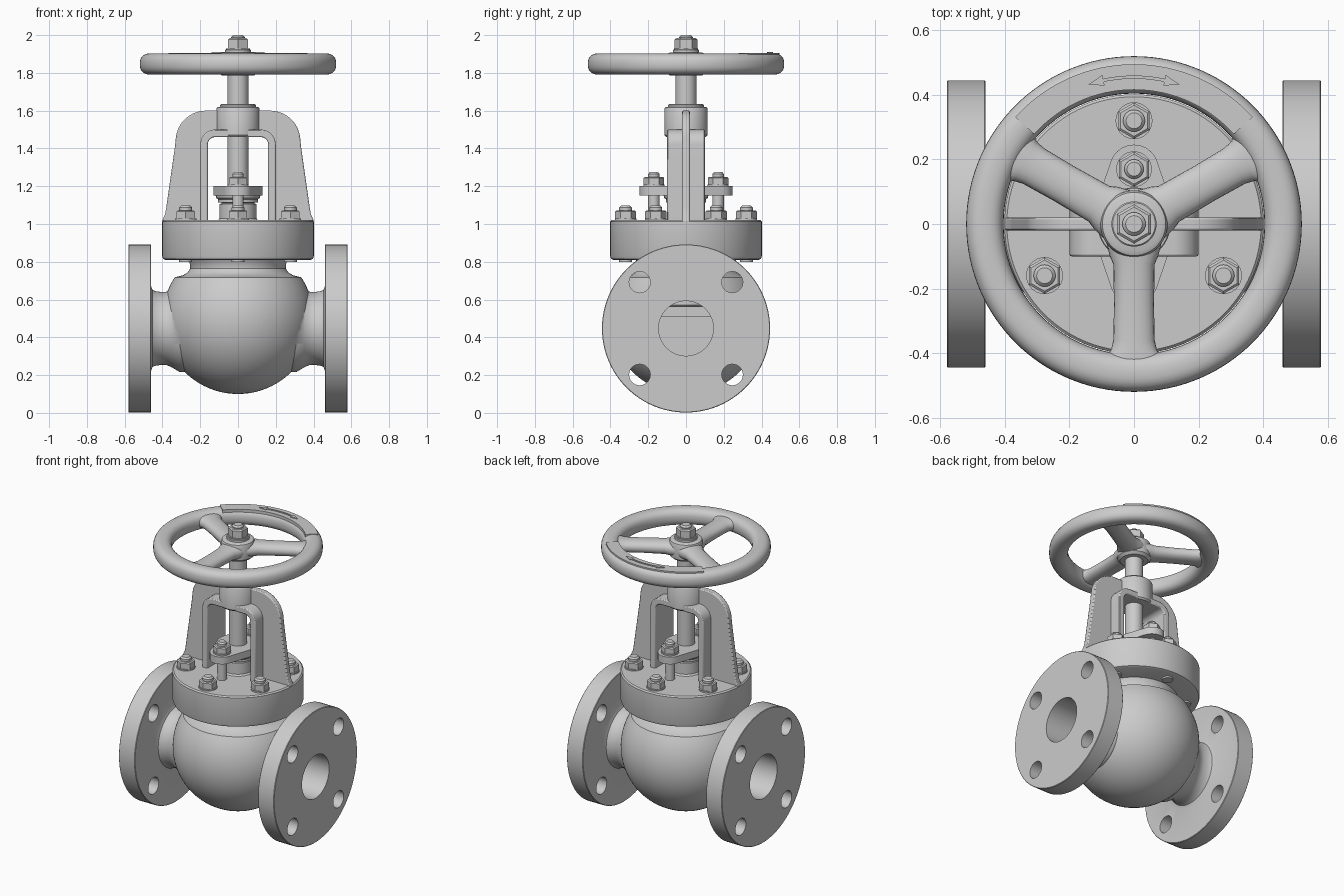
import bpy, bmesh
from math import sin, cos, pi, radians, copysign, sqrt

if "Cube" in bpy.data.objects:
    bpy.data.objects.remove(bpy.data.objects["Cube"])

AX = 0.447  # height of the pipe axis


def build(name, rings, closed=False):
    """Skin a list of equal-length point rings; cap the ends unless closed."""
    bm = bmesh.new()
    vs = [[bm.verts.new(p) for p in ring] for ring in rings]
    n, m = len(vs[0]), len(vs)
    for i in range(m if closed else m - 1):
        a, b = vs[i], vs[(i + 1) % m]
        for j in range(n):
            k = (j + 1) % n
            bm.faces.new((a[j], a[k], b[k], b[j]))
    if not closed:
        bm.faces.new(vs[0])
        bm.faces.new(vs[-1])
    bmesh.ops.recalc_face_normals(bm, faces=bm.faces)
    me = bpy.data.meshes.new(name)
    bm.to_mesh(me)
    bm.free()
    ob = bpy.data.objects.new(name, me)
    bpy.context.collection.objects.link(ob)
    return ob


def lathe(name, profile, x=0, y=0, segs=64):
    """Revolve (radius, z) pairs about a vertical axis."""
    ang = [pi / 2 + 2 * pi * j / segs for j in range(segs)]
    return build(name, [[(x + r * cos(a), y + r * sin(a), z) for a in ang] for r, z in profile])


def lathe_x(name, profile, y=0, z=AX, segs=64):
    """Revolve (radius, x) pairs about a horizontal axis along x."""
    ang = [2 * pi * j / segs for j in range(segs)]
    return build(name, [[(x, y + r * cos(a), z + r * sin(a)) for a in ang] for r, x in profile])


def prism_z(name, pts, lo, hi):
    return build(name, [[(x, y, z) for x, y in pts] for z in (lo, hi)])


def prism_y(name, pts, half):
    return build(name, [[(x, y, z) for x, z in pts] for y in (-half, half)])


def arc(cx, cy, r, a0, a1, n=10):
    return [(cx + r * cos(radians(a0 + (a1 - a0) * i / n)),
             cy + r * sin(radians(a0 + (a1 - a0) * i / n))) for i in range(n + 1)]


def mirrored(pts):
    """Complete a left-to-right outline from its left half."""
    return pts + [(-x, z) for x, z in reversed(pts)]


def boolean(ob, other, op):
    mod = ob.modifiers.new(op, 'BOOLEAN')
    mod.object, mod.operation, mod.solver = other, op, 'EXACT'
    bpy.context.view_layer.objects.active = ob
    bpy.ops.object.modifier_apply(modifier=mod.name)
    bpy.data.objects.remove(other, do_unlink=True)


def ball(name, r, zc, a0=-86, a1=86):
    return lathe(name, [(x, z) for x, z in arc(0, zc, r, a0, a1, 28)])


def nut_and_stud(name, x, y, z0, stud_lo, stud_hi, r=0.056, h=0.052, sr=0.034):
    lathe(name + "_washer", [(r * 1.02, z0), (r * 1.02, z0 + 0.008)], x, y, 32)
    lathe(name + "_nut", [(r, z0 + .006), (r, z0 + h * .88), (r * .86, z0 + h)], x, y, 6)
    lathe(name + "_stud", [(sr, stud_lo), (sr, stud_hi - 0.01), (sr * .72, stud_hi)], x, y, 24)


# Valve body: bulb with neck, pipe stubs and end flanges, hollowed out
body = lathe("valve_body", arc(0, 0.5, 0.4, -88, 33, 30) +
             [(0.29, 0.729), (0.265, 0.745), (0.253, 0.765), (0.255, 0.79), (0.27, 0.815)], segs=96)
half = [(0.445, 0.577), (0.445, 0.463), (0.442, 0.46), (0.225, 0.46), (0.205, 0.453),
        (0.198, 0.44), (0.192, 0.40), (0.195, 0.375), (0.205, 0.352), (0.23, 0.31)]
profile = [(0.442, 0.58)] + half
pipe = lathe_x("pipe_ends", profile + [(r, -x) for r, x in reversed(profile)], segs=96)
boolean(body, pipe, 'UNION')
boolean(body, ball("cavity_cutter", 0.31, 0.5), 'DIFFERENCE')
boolean(body, lathe_x("bore_cutter", [(0.145, -0.7), (0.145, 0.7)]), 'DIFFERENCE')
for s in (-1, 1):
    for sy in (-1, 1):
        for sz in (-1, 1):
            hole = lathe_x("hole_cutter", [(0.056, s * 0.44), (0.056, s * 0.65)],
                           sy * 0.245, AX + sz * 0.245, 32)
            boolean(body, hole, 'DIFFERENCE')

# Internal partition, seat and plug
part = prism_y("seat_partition", [(-0.2, 0.86), (-0.2, 0.48), (0.16, 0.48), (0.16, 0.1),
                                  (0.2, 0.1), (0.2, 0.51), (-0.16, 0.51), (-0.16, 0.86)], 0.4)
boolean(part, ball("partition_clip", 0.335, 0.5), 'INTERSECT')
lathe("valve_plug", [(0.14, 0.56), (0.15, 0.57), (0.15, 0.62), (0.07, 0.65), (0.06, 0.7)])

# Bonnet flange with its ring of six studs
lathe("bonnet_flange", [(0.385, 0.81), (0.397, 0.816), (0.402, 0.83),
                        (0.402, 1.012), (0.394, 1.02)], segs=96)
for i in range(6):
    a = radians(30 + 60 * i)
    nut_and_stud("bonnet_%d" % i, 0.32 * cos(a), 0.32 * sin(a), 1.02, 0.80, 1.097)

# Stuffing box and gland
lathe("stuffing_box", [(0.11, 1.015), (0.098, 1.03), (0.098, 1.105), (0.088, 1.11)])
lathe("gland_sleeve", [(0.085, 1.10), (0.085, 1.112), (0.105, 1.115), (0.105, 1.13),
                       (0.115, 1.138), (0.12, 1.158)])
t = 19
outline = (arc(0, 0.17, 0.076, t, 180 - t) + arc(0, 0, 0.13, 180 - t, 180 + t) +
           arc(0, -0.17, 0.076, 180 + t, 360 - t) + arc(0, 0, 0.13, -t, t))
prism_z("gland_flange", outline, 1.152, 1.2)
for name, y in (("gland_front", -0.17), ("gland_back", 0.17)):
    nut_and_stud(name, 0, y, 1.2, 1.01, 1.275, 0.054, 0.05, 0.03)

# Yoke: wide inner arch, thin outer rib, top boss
outer = [(-0.2, 1.01)] + arc(-0.12, 1.42, 0.08, 180, 90)
inner = [(-0.16, 1.01)] + arc(-0.12, 1.42, 0.04, 180, 90)
arch = prism_y("yoke_arch", mirrored(outer) + list(reversed(mirrored(inner))), 0.1)
rib_out = [(-0.402, 1.01), (-0.398, 1.025), (-0.385, 1.055), (-0.378, 1.1), (-0.335, 1.40)] + \
          arc(-0.17, 1.44, 0.16, 172, 90, 14)
rib_in = [(-0.18, 1.01), (-0.18, 1.42), (-0.12, 1.48)]
rib = prism_y("yoke_rib", mirrored(rib_out) + list(reversed(mirrored(rib_in))), 0.02)
for ob in (arch, rib):
    bev = ob.modifiers.new("soft_edges", 'BEVEL')
    bev.width, bev.segments, bev.limit_method = 0.006, 2, 'ANGLE'
lathe("yoke_boss", [(0.105, 1.46), (0.113, 1.47), (0.113, 1.612), (0.11, 1.618),
                    (0.095, 1.62), (0.095, 1.63), (0.09, 1.634)])

# Stem
lathe("stem", [(0.055, 0.62), (0.055, 1.80)], segs=48)

# Handwheel rim
def section(w, h, e, n):
    out = []
    for i in range(n):
        c, s = cos(2 * pi * i / n), sin(2 * pi * i / n)
        out.append((w * copysign(abs(c) ** e, c), h * copysign(abs(s) ** e, s)))
    return out


ZW = 1.847
sec = section(0.058, 0.056, 0.82, 28)
build("handwheel_rim", [[((0.462 + u) * cos(a), (0.462 + u) * sin(a), ZW + v) for u, v in sec]
                        for a in (2 * pi * k / 120 for k in range(120))], closed=True)
lathe("handwheel_hub", [(0.085, 1.785), (0.102, 1.80), (0.104, 1.815), (0.104, 1.885),
                        (0.098, 1.902), (0.085, 1.908)])

# Three spokes, flared into hub and rim
stations = [(0.06, 0.085, 0.050), (0.10, 0.075, 0.047), (0.125, 0.064, 0.044), (0.25, 0.062, 0.041),
            (0.36, 0.064, 0.041), (0.39, 0.071, 0.042), (0.41, 0.088, 0.043), (0.43, 0.11, 0.042)]
for i in range(3):
    a = radians(30 + 120 * i)
    build("spoke_%d" % i, [[(r * cos(a) - u * sin(a), r * sin(a) + u * cos(a), ZW + v)
                            for u, v in section(w, h, 0.9, 24)] for r, w, h in stations])

# Direction plate and double-headed turning arrow on the rim
prism_z("direction_plate", arc(0, 0, 0.495, 42, 138, 40) + arc(0, 0, 0.416, 138, 42, 40), 1.87, 1.906)
head = lambda tip, base: arc(0, 0, 0.472, base, base, 1)[:1] + arc(0, 0, 0.455, tip, tip, 1)[:1] + \
    arc(0, 0, 0.438, base, base, 1)[:1]
prism_z("turning_arrow", arc(0, 0, 0.460, 78, 102, 16) + head(108, 102) +
        arc(0, 0, 0.450, 102, 78, 16) + head(72, 78)[::-1], 1.90, 1.911)

# Wheel retaining nut
lathe("wheel_washer", [(0.07, 1.90), (0.07, 1.92), (0.066, 1.924)], segs=48)
nut_and_stud("wheel", 0, 0, 1.92, 1.80, 2.0, 0.061, 0.064, 0.036)

# Smooth shading with sharp edges kept
bpy.ops.object.select_all(action='SELECT')
bpy.context.view_layer.objects.active = body
bpy.ops.object.shade_smooth_by_angle(angle=radians(35))
